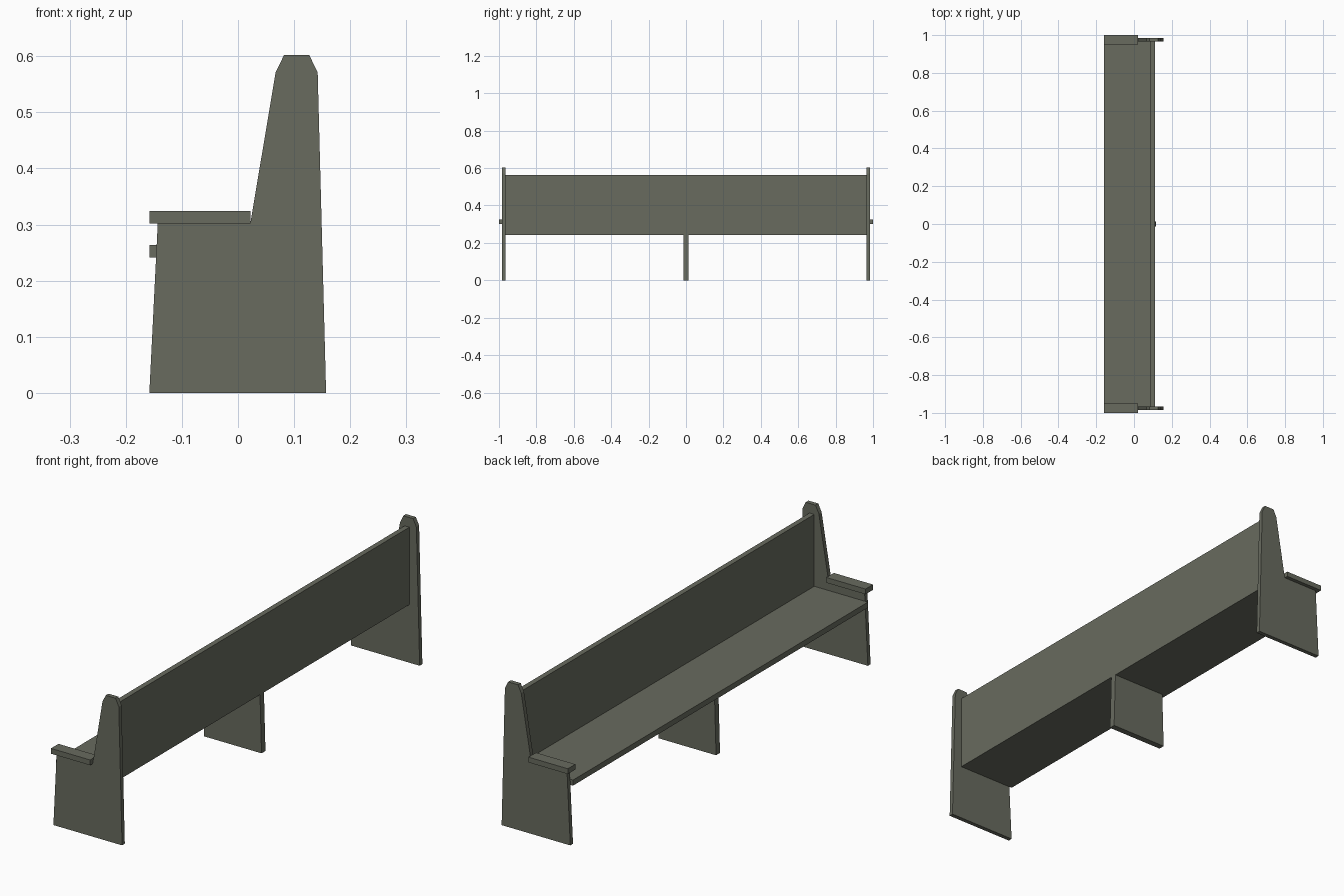
import bpy, bmesh

if "Cube" in bpy.data.objects:
    bpy.data.objects.remove(bpy.data.objects["Cube"])

paint = bpy.data.materials.new("grey_olive_paint")
paint.diffuse_color = (0.138, 0.146, 0.114, 1)
paint.use_nodes = True
paint.node_tree.nodes["Principled BSDF"].inputs["Base Color"].default_value = paint.diffuse_color


def extrude_profile(name, profile, y0, y1):
    """Extrude an (x, z) outline along y from y0 to y1."""
    bm = bmesh.new()
    face = bm.faces.new([bm.verts.new((x, y0, z)) for x, z in profile])
    ext = bmesh.ops.extrude_face_region(bm, geom=[face])
    verts = [v for v in ext["geom"] if isinstance(v, bmesh.types.BMVert)]
    bmesh.ops.translate(bm, verts=verts, vec=(0, y1 - y0, 0))
    bmesh.ops.recalc_face_normals(bm, faces=bm.faces)
    mesh = bpy.data.meshes.new(name)
    bm.to_mesh(mesh)
    bm.free()
    mesh.materials.append(paint)
    obj = bpy.data.objects.new(name, mesh)
    bpy.context.collection.objects.link(obj)
    return obj


def rect(x0, x1, z0, z1):
    return [(x0, z0), (x1, z0), (x1, z1), (x0, z1)]


# End panels with tapered upright, and their armrests
panel = [(-0.158, 0), (0.157, 0), (0.142, 0.571), (0.127, 0.602),
         (0.082, 0.602), (0.067, 0.571), (0.022, 0.302), (-0.143, 0.302)]
for side, s in (("left", -1), ("right", 1)):
    extrude_profile(side + "_end_panel", panel, s * 0.966, s * 0.984)
    extrude_profile(side + "_armrest", rect(-0.158, 0.022, 0.302, 0.324),
                    s * 0.951, s * 1.0)

# Seat board and upright back board
extrude_profile("seat", rect(-0.158, 0.088, 0.241, 0.264), -0.966, 0.966)
extrude_profile("backrest", rect(0.088, 0.110, 0.241, 0.562), -0.966, 0.966)

# Central support below the seat
extrude_profile("middle_leg",
                [(-0.147, 0), (0.117, 0), (0.110, 0.241), (-0.140, 0.241)],
                -0.013, 0.013)
